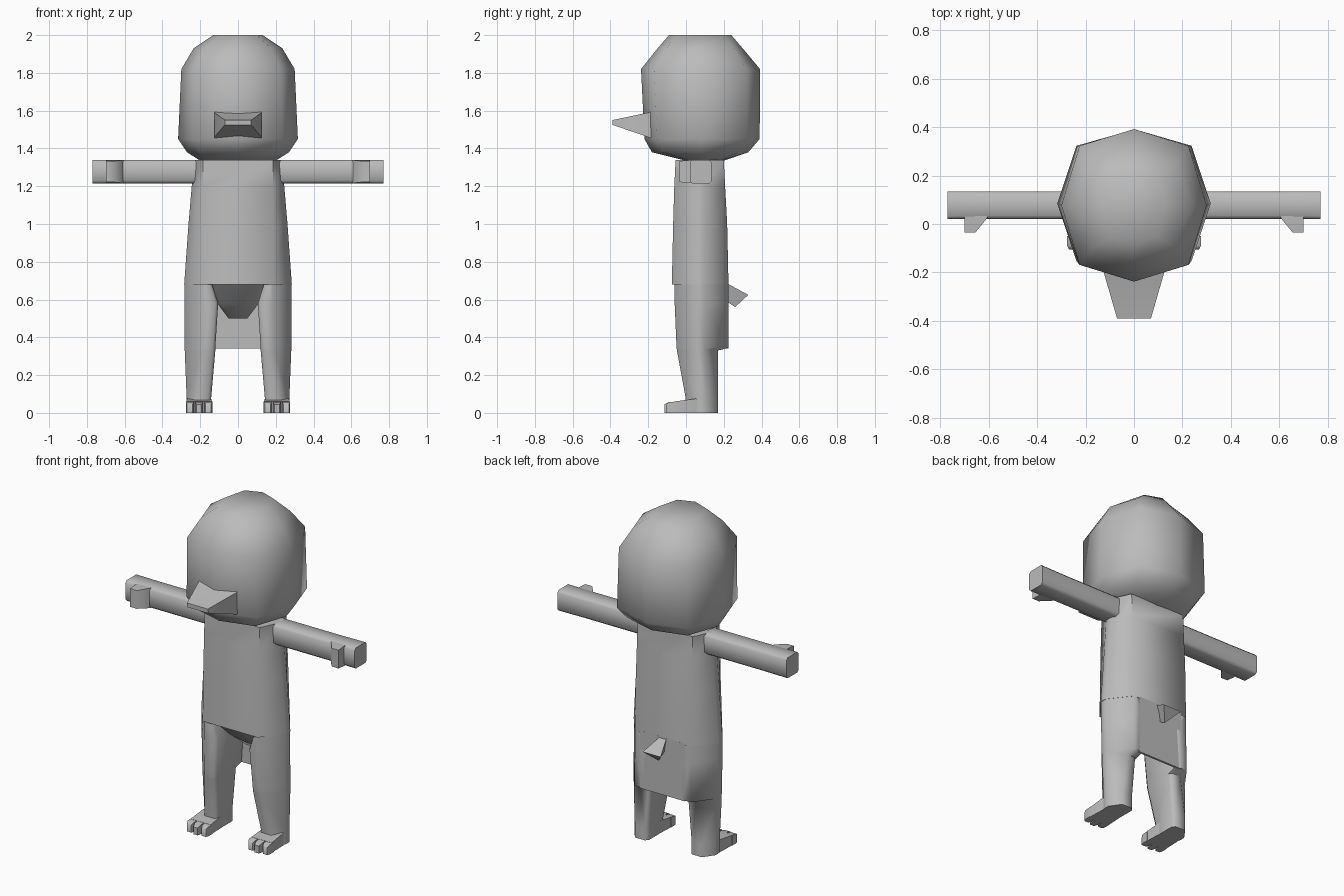
import bpy, bmesh, math

if "Cube" in bpy.data.objects:
    bpy.data.objects.remove(bpy.data.objects["Cube"])

grey = bpy.data.materials.new("plain grey")
grey.diffuse_color = (0.5, 0.5, 0.5, 1)
grey.use_nodes = True
grey.node_tree.nodes["Principled BSDF"].inputs["Base Color"].default_value = grey.diffuse_color


def loft(name, rings, mirror=False, angle=60):
    """Skin a list of equal-length point rings, cap both ends."""
    bm = bmesh.new()
    vs = [[bm.verts.new(p) for p in r] for r in rings]
    n = len(rings[0])
    for a, b in zip(vs, vs[1:]):
        for i in range(n):
            j = (i + 1) % n
            bm.faces.new((a[i], a[j], b[j], b[i]))
    bm.faces.new(vs[0])
    bm.faces.new(vs[-1])
    bmesh.ops.recalc_face_normals(bm, faces=bm.faces)
    me = bpy.data.meshes.new(name)
    bm.to_mesh(me)
    bm.free()
    me.materials.append(grey)
    ob = bpy.data.objects.new(name, me)
    bpy.context.collection.objects.link(ob)
    bpy.ops.object.select_all(action='DESELECT')
    ob.select_set(True)
    bpy.context.view_layer.objects.active = ob
    bpy.ops.object.shade_smooth_by_angle(angle=math.radians(angle))
    if mirror:
        ob.modifiers.new("Mirror", 'MIRROR')
    return ob


def chamfered(a0, a1, b0, b1, ca, cb):
    """Rectangle with cut corners, as eight 2D points."""
    return [(a0 + ca, b0), (a1 - ca, b0), (a1, b0 + cb), (a1, b1 - cb),
            (a1 - ca, b1), (a0 + ca, b1), (a0, b1 - cb), (a0, b0 + cb)]


def flat(z, *box):
    return [(a, b, z) for a, b in chamfered(*box)]


def leg_ring(z, x0, x1, xc, y0, y1, ym):
    """Nearly square inner side, outer side pointed towards (x1, ym)."""
    return [(x0 + 0.015, y0, z), (xc, y0, z), (x1, ym - 0.02, z), (x1, ym + 0.02, z),
            (xc, y1, z), (x0 + 0.015, y1, z), (x0, y1 - 0.02, z), (x0, y0 + 0.02, z)]


def rect_y(y, x0, x1, z0, z1):
    return [(x0, y, z0), (x1, y, z0), (x1, y, z1), (x0, y, z1)]


# Head: eight-sided rings (z, half width, front y, back y)
def octagon(z, w, y0, y1):
    c, h = (y0 + y1) / 2, (y1 - y0) / 2
    k, m = 0.75, 0.78
    unit = [(0, -1), (k, -m), (1, 0), (k, m), (0, 1), (-k, m), (-1, 0), (-k, -m)]
    return [(w * a, c + h * b, z) for a, b in unit]


loft("head", [octagon(*r) for r in [
    (1.335, 0.20, 0.0, 0.2), (1.38, 0.27, -0.18, 0.33),
    (1.45, 0.317, -0.22, 0.39), (1.82, 0.30, -0.238, 0.392),
    (1.93, 0.235, -0.15, 0.30), (2.0, 0.13, -0.09, 0.24)]], angle=60)

# Beak
loft("beak", [rect_y(-0.17, -0.125, 0.125, 1.45, 1.60),
              rect_y(-0.20, -0.125, 0.125, 1.46, 1.59),
              rect_y(-0.39, -0.07, 0.07, 1.525, 1.55)], angle=60)

# Torso: flat front and back, pointed sides
loft("torso", [flat(z, -w, w, y0, y1, w - 0.185, (y1 - y0) / 2 - 0.02)
               for z, w, y0, y1 in [
    (0.68, 0.285, -0.075, 0.225), (1.0, 0.262, -0.068, 0.218),
    (1.2, 0.245, -0.062, 0.207), (1.34, 0.235, -0.055, 0.20)]])

# Underside of the torso and the back skirt between the legs
loft("crotch", [flat(0.69, -0.15, 0.15, -0.05, 0.21, 0.02, 0.02),
                flat(0.58, -0.11, 0.11, 0.05, 0.21, 0.02, 0.02),
                flat(0.50, -0.05, 0.05, 0.13, 0.21, 0.01, 0.01)])
loft("back_skirt", [[(x, y, z) for x, y in
                     [(-0.15, 0.212), (0.15, 0.212), (0.15, 0.225), (-0.15, 0.225)]]
                    for z in (0.34, 0.69)])

# Legs, stepped in below the skirt
loft("leg", [leg_ring(*r) for r in [
    (0.69, 0.14, 0.283, 0.184, -0.062, 0.2245, 0.075),
    (0.58, 0.105, 0.284, 0.185, -0.06, 0.225, 0.075),
    (0.345, 0.12, 0.282, 0.19, -0.05, 0.225, 0.08),
    (0.33, 0.12, 0.282, 0.19, -0.048, 0.17, 0.08),
    (0.08, 0.142, 0.272, 0.225, -0.002, 0.17, 0.085),
    (0.0, 0.142, 0.272, 0.225, 0.0, 0.17, 0.085)]], mirror=True)

# Feet with three toes each
loft("foot", [rect_y(0.14, 0.15, 0.235, 0, 0.07),
              rect_y(0.05, 0.142, 0.27, 0, 0.075),
              rect_y(-0.065, 0.137, 0.273, 0, 0.06)], mirror=True)
for i, x in enumerate((0.157, 0.206, 0.255)):
    tip = -0.115 if i == 1 else -0.105
    loft("toe", [rect_y(-0.05, x - 0.021, x + 0.021, 0, 0.06),
                 rect_y(-0.09, x - 0.021, x + 0.021, 0, 0.057),
                 rect_y(tip, x - 0.014, x + 0.014, 0, 0.045)], mirror=True)

# Arms
loft("arm", [[(x, a, b) for a, b in chamfered(0.02, 0.135, 1.215, 1.34, c, c)]
             for x, c in [(0.17, 0.015), (0.60, 0.015), (0.77, 0.012)]],
     mirror=True)

# Thumbs
loft("thumb", [rect_y(0.04, 0.60, 0.70, 1.217, 1.338),
               rect_y(0.02, 0.61, 0.70, 1.217, 1.338),
               rect_y(-0.035, 0.655, 0.70, 1.222, 1.333)], mirror=True)

# Tail: triangular stub widening outwards
loft("tail", [[(-0.015, 0.20, 0.695), (0.015, 0.20, 0.695), (0, 0.20, 0.60)],
              [(-0.06, 0.33, 0.625), (0.06, 0.33, 0.625), (0, 0.26, 0.56)]],
     angle=30)
